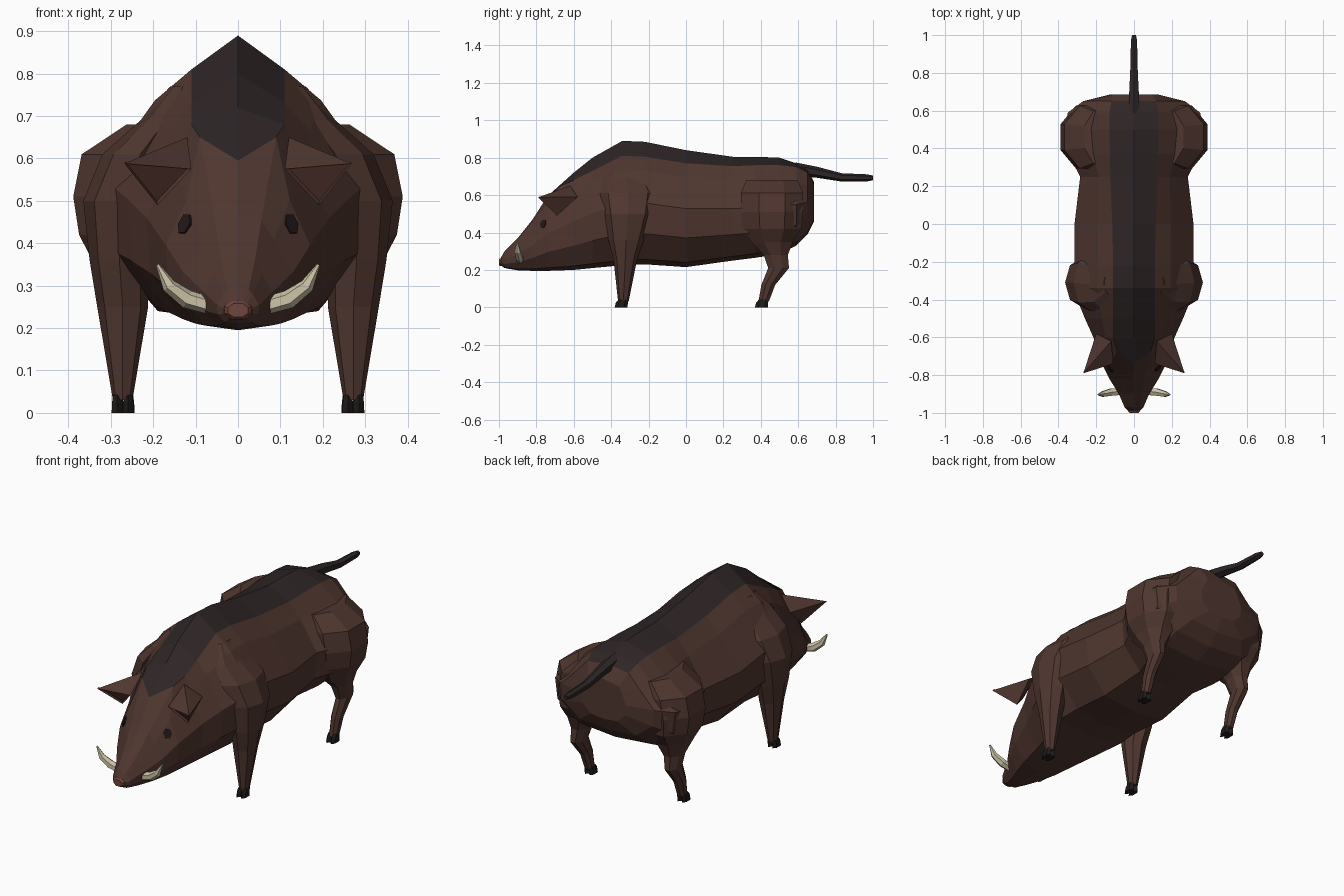
import bpy, bmesh, math
from mathutils import Vector
from mathutils.bvhtree import BVHTree

cube = bpy.data.objects.get("Cube")
if cube:
    bpy.data.objects.remove(cube, do_unlink=True)


def material(name, r, g, b):
    m = bpy.data.materials.new(name)
    m.use_nodes = True
    m.diffuse_color = (r, g, b, 1)
    m.node_tree.nodes["Principled BSDF"].inputs["Base Color"].default_value = (r, g, b, 1)
    return m


HIDE = material("brown hide", .08, .037, .029)
MANE = material("dark mane", .027, .018, .019)
IVORY = material("ivory", .6, .54, .38)
NOSE = material("nose pink", .16, .06, .045)
INNER = material("inner ear", .14, .055, .045)
EYE = material("eye dark", .016, .009, .009)
HOOF = material("hoof black", .014, .01, .01)


def finish(name, bm, mats):
    bmesh.ops.recalc_face_normals(bm, faces=bm.faces)
    me = bpy.data.meshes.new(name)
    bm.to_mesh(me)
    bm.free()
    for m in mats:
        me.materials.append(m)
    ob = bpy.data.objects.new(name, me)
    bpy.context.collection.objects.link(ob)
    return ob


def loft(name, rings, mats, rule=None):
    """Skin a row of equal point rings and cap both ends."""
    bm = bmesh.new()
    rows = [[bm.verts.new(p) for p in r] for r in rings]
    n = len(rows[0])
    for i in range(len(rows) - 1):
        for k in range(n):
            j = (k + 1) % n
            f = bm.faces.new((rows[i][k], rows[i][j], rows[i + 1][j], rows[i + 1][k]))
            f.material_index = rule(i, k, n) if rule else 0
    bm.faces.new(rows[0])
    bm.faces.new(rows[-1])
    return finish(name, bm, mats)


def oval(c, rx, ry, sides=8, axis=(0, 0, 1), turn=.5):
    q = Vector(axis).to_track_quat('Z', 'Y')
    pts = []
    for k in range(sides):
        a = math.tau * (k + turn) / sides
        pts.append(Vector(c) + q @ Vector((rx * math.cos(a), ry * math.sin(a), 0)))
    return pts


def tube(name, path, radii, mats, sides=6):
    path = [Vector(p) for p in path]
    rings = []
    for i, p in enumerate(path):
        d = path[min(i + 1, len(path) - 1)] - path[max(i - 1, 0)]
        rings.append(oval(p, radii[i], radii[i], sides, d))
    return loft(name, rings, mats)


def body_ring(y, top, bottom, w, m, drop):
    h = top - bottom
    shift = .07 if drop < 0 else 0      # pulls the mane front into a V
    half = [(m, y + shift, top - drop), (m + .4 * (w - m), y, bottom + .77 * h),
            (w, y, bottom + .5 * h), (w * .96, y, bottom + .25 * h),
            (w * .6, y, bottom + .04 * h)]
    mirrored = [(-x, yy, z) for x, yy, z in reversed(half)]
    return [(0, y, top)] + half + [(0, y, bottom)] + mirrored


# Body and head: y, top, bottom, half width, mane half width, mane edge drop
SECTIONS = [
    (-.99, .265, .225, .03, .012, .005),
    (-.97, .3, .21, .05, .025, .01),
    (-.9, .37, .198, .08, .04, .01),
    (-.82, .47, .195, .13, .055, .015),
    (-.74, .595, .195, .17, .09, -.055),
    (-.6, .72, .2, .215, .11, .04),
    (-.5, .8, .21, .26, .11, .07),
    (-.34, .89, .225, .325, .11, .08),
    (-.22, .885, .23, .315, .11, .08),
    (0, .84, .215, .315, .115, .07),
    (.25, .805, .25, .285, .125, .05),
    (.37, .805, .265, .345, .128, .045),
    (.5, .8, .285, .37, .13, .04),
    (.59, .77, .33, .35, .13, .02),
    (.65, .735, .39, .27, .12, .015),
    (.685, .67, .46, .13, .09, .015)]
body = loft("body", [body_ring(*s) for s in SECTIONS], [HIDE, MANE],
            lambda i, k, n: int(4 <= i < 14 and k in (0, n - 1)))
surface = BVHTree.FromObject(body, bpy.context.evaluated_depsgraph_get())

# Nose and tail
loft("nose", [oval((0, y, .242), r, r * .68, 8, (0, -1, 0))
              for y, r in ((-.965, .036), (-.99, .035), (-1, .026))], [NOSE])
tube("tail", [(0, .58, .74), (0, .7, .722), (0, .83, .695), (0, .97, .692), (0, 1, .692)],
     [.035, .029, .022, .019, .012], [MANE])

# Leg rings: x, y, z, radius x, radius y
FRONT_LEG = [
    (.13, -.31, .77, .03, .07), (.17, -.32, .69, .06, .13),
    (.23, -.31, .61, .09, .15), (.275, -.31, .5, .09, .13),
    (.28, -.32, .36, .07, .095), (.272, -.325, .25, .06, .062),
    (.272, -.335, .03, .023, .028)]
HIND_LEG = [
    (.18, .46, .68, .09, .15), (.23, .46, .61, .15, .18),
    (.25, .46, .51, .15, .18), (.25, .46, .42, .135, .17),
    (.26, .46, .35, .085, .12),
    (.27, .48, .28, .048, .07), (.275, .495, .21, .034, .06),
    (.272, .44, .12, .028, .04), (.27, .415, .03, .023, .03)]


def leg(name, rings, s, turn):
    loft(name, [oval((s * x, y, z), rx, ry, 8, turn=turn) for x, y, z, rx, ry in rings], [HIDE])
    x, y = rings[-1][:2]
    for toe, off in (("inner", -.013), ("outer", .013)):
        loft(f"{name}_{toe}_hoof",
             [oval((s * (x + off), y - lean, z), r, r * 2.3, 6)
              for z, r, lean in ((0, .015, .012), (.025, .014, .008), (.042, .011, 0))], [HOOF])


def ear(name, s):
    bm = bmesh.new()
    pts = [(.12, -.62, .65), (.2, -.58, .59), (.19, -.69, .49), (.11, -.74, .575), (.268, -.79, .588)]
    v = [bm.verts.new((s * x, y, z)) for x, y, z in pts]
    sides = [bm.faces.new((v[a], v[(a + 1) % 4], v[4])) for a in range(4)]
    bm.faces.new(v[:4])
    bmesh.ops.recalc_face_normals(bm, faces=bm.faces)
    # cupped inner side
    bmesh.ops.inset_region(bm, faces=[sides[2]], thickness=.005, depth=-.01, use_boundary=True)
    sides[2].material_index = 1
    finish(name, bm, [HIDE, INNER])


def eye(name, s):
    hit, normal, _, _ = surface.ray_cast(Vector((s * .125, -2, .445)), Vector((0, 1, 0)))
    loft(name, [oval(hit + normal * d, .021, .026, 6, normal, 0) for d in (-.004, .004)], [EYE])


for side, s in (("left", 1), ("right", -1)):
    leg(f"{side}_front_leg", FRONT_LEG, s, 0)
    leg(f"{side}_hind_leg", HIND_LEG, s, .5)
    ear(f"{side}_ear", s)
    eye(f"{side}_eye", s)
    tube(f"{side}_tusk",
         [(s * .07, -.887, .254), (s * .12, -.89, .268), (s * .163, -.9, .3), (s * .19, -.903, .35)],
         [.021, .022, .017, .004], [IVORY])
